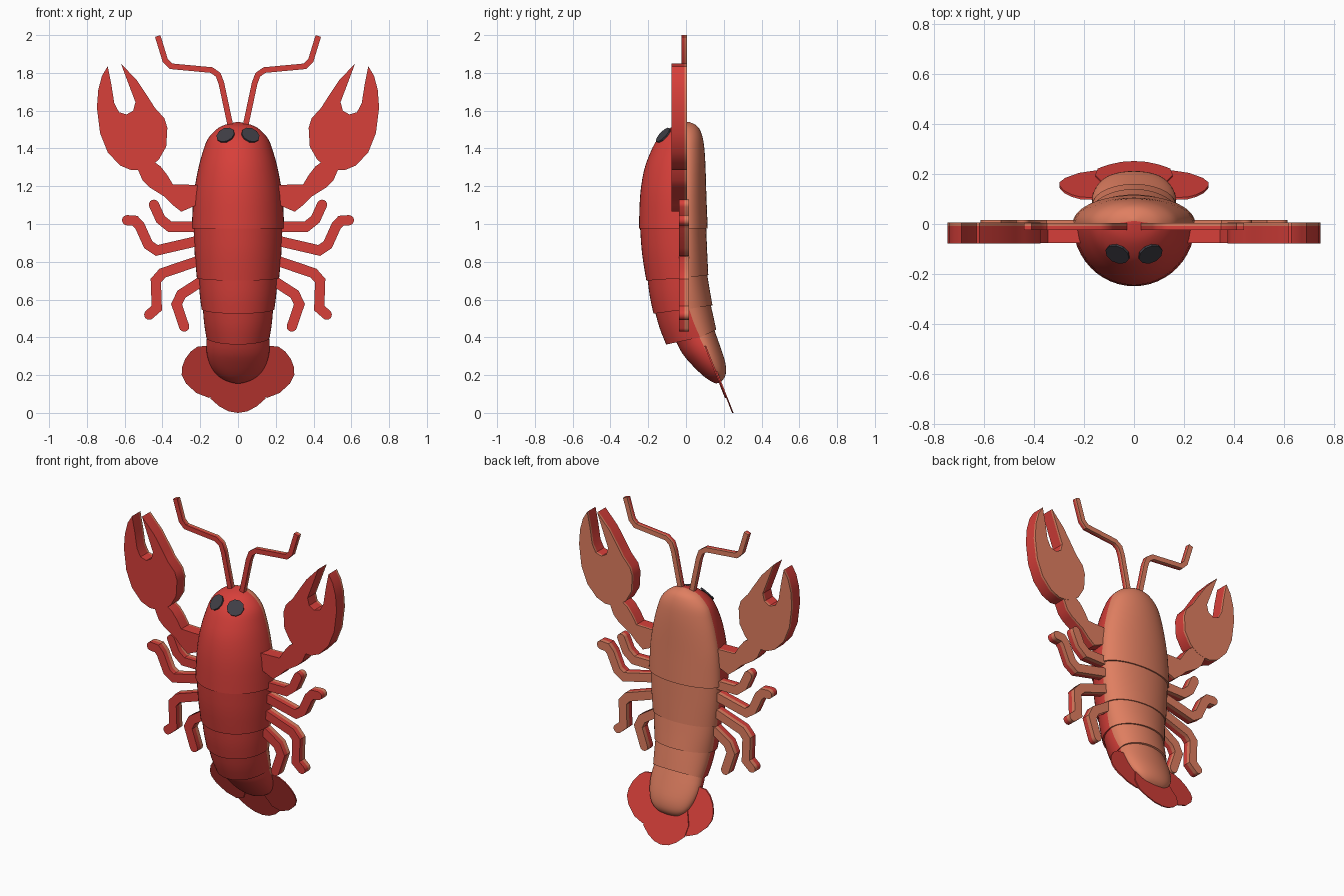
import bpy, bmesh, math
from mathutils import Vector
from mathutils.bvhtree import BVHTree

if "Cube" in bpy.data.objects:
    bpy.data.objects.remove(bpy.data.objects["Cube"])


def material(name, rgb):
    m = bpy.data.materials.new(name)
    m.diffuse_color = (*rgb, 1)
    m.use_nodes = True
    m.node_tree.nodes["Principled BSDF"].inputs["Base Color"].default_value = m.diffuse_color
    return m


RED = material("shell red", (0.68, 0.05, 0.042))
ORANGE = material("belly orange", (0.74, 0.21, 0.118))
DARK = material("eye dark grey", (0.05, 0.048, 0.06))
SPLIT = -0.008   # y where limbs change from red to orange


def finish(bm, name, mats, angle=35):
    bmesh.ops.recalc_face_normals(bm, faces=bm.faces)
    me = bpy.data.meshes.new(name)
    bm.to_mesh(me)
    ob = bpy.data.objects.new(name, me)
    bpy.context.collection.objects.link(ob)
    for m in mats:
        me.materials.append(m)
    bpy.ops.object.select_all(action='DESELECT')
    ob.select_set(True)
    bpy.context.view_layer.objects.active = ob
    bpy.ops.object.shade_smooth_by_angle(angle=math.radians(angle))
    return ob


def smooth_rows(rows, steps):
    """Catmull-Rom interpolation between the ring rows."""
    out = []
    for i in range(len(rows) - 1):
        p0, p1 = rows[max(i - 1, 0)], rows[i]
        p2, p3 = rows[i + 1], rows[min(i + 2, len(rows) - 1)]
        for k in range(steps):
            t = k / steps
            out.append([0.5 * (2 * b + (c - a) * t + (2 * a - 5 * b + 4 * c - d) * t * t
                               + (3 * b - a - 3 * c + d) * t ** 3)
                        for a, b, c, d in zip(p0, p1, p2, p3)])
    return out + [rows[-1]]


def shell(name, rows, steps=3, n=48):
    """Loft of rings: mid(y,z), front(y,z), back(y,z), half width. Front red, back orange."""
    bm = bmesh.new()
    rings = []
    for my, mz, fy, fz, by, bz, w in smooth_rows(rows, steps):
        ring = []
        for j in range(n):
            c, s = math.cos(2 * math.pi * j / n), math.sin(2 * math.pi * j / n)
            ey, ez = (by, bz) if s >= 0 else (fy, fz)
            ring.append(bm.verts.new((w * c, my + abs(s) * (ey - my), mz + abs(s) * (ez - mz))))
        rings.append(ring)
    for a, b in zip(rings, rings[1:]):
        for j in range(n):
            k = (j + 1) % n
            f = bm.faces.new((a[j], a[k], b[k], b[j]))
            f.material_index = 0 if j >= n // 2 else 1
    for r in (rings[0], rings[-1]):
        bm.faces.new(r[n // 2:] + r[:1]).material_index = 0
        bm.faces.new(r[:n // 2 + 1]).material_index = 1
    ob = finish(bm, name, (RED, ORANGE))
    tree = BVHTree.FromBMesh(bm)
    bm.free()
    return ob, tree


def slab(name, outline, levels, mats, plane=lambda z: 0.0):
    """Extrude an x-z outline through the y levels; the last layer takes the last material."""
    bm = bmesh.new()
    rings = [[bm.verts.new((x, y + plane(z), z)) for x, z in outline] for y in levels]
    n, last = len(outline), len(mats) - 1
    for i, (a, b) in enumerate(zip(rings, rings[1:])):
        for j in range(n):
            k = (j + 1) % n
            bm.faces.new((a[j], a[k], b[k], b[j])).material_index = min(i, last)
    bm.faces.new(rings[0]).material_index = 0
    bm.faces.new(rings[-1]).material_index = last
    finish(bm, name, mats)
    bm.free()


def ribbon(path, r, round_end):
    """Outline of constant half width r along a path of (x, z) points."""
    p = [Vector(q) for q in path]
    left, right = [], []
    for i, q in enumerate(p):
        d0 = (q - p[i - 1]).normalized() if i else (p[1] - q).normalized()
        d1 = (p[i + 1] - q).normalized() if i < len(p) - 1 else d0
        t = (d0 + d1).normalized()
        off = Vector((-t.y, t.x)) * r / max(t.dot(d0), 0.5)
        left.append(q + off)
        right.append(q - off)
    cap = []
    if round_end:
        a0 = math.atan2(left[-1].y - p[-1].y, left[-1].x - p[-1].x)
        cap = [p[-1] + Vector((math.cos(a0 - k * math.pi / 8), math.sin(a0 - k * math.pi / 8))) * r
               for k in range(1, 8)]
    return [tuple(v) for v in left + cap + right[::-1]]


# Carapace and tail segments
head = [(1.54, .008, .018, .006), (1.525, -.05, .05, .07), (1.50, -.095, .073, .115),
        (1.45, -.15, .09, .16), (1.38, -.188, .099, .187), (1.285, -.222, .104, .212),
        (1.15, -.243, .108, .235), (.975, -.249, .115, .245)]
_, head_tree = shell("carapace", [(.012 if z > 1.53 else .003, z, f, z, b, z, w) for z, f, b, w in head])
shell("upper_segment", [(0, .98, -.243, .98, .107, .98, .235),
                        (0, .85, -.233, .845, .112, .855, .23),
                        (0, .715, -.21, .70, .118, .73, .218)])
shell("middle_segment", [(0, .73, -.205, .72, .111, .74, .211),
                         (.005, .64, -.192, .62, .125, .655, .204),
                         (.012, .55, -.172, .525, .14, .57, .193)])
shell("lower_segment", [(.01, .57, -.165, .54, .128, .585, .187),
                        (.04, .48, -.14, .45, .145, .51, .18),
                        (.075, .40, -.105, .362, .16, .44, .168)])
shell("tail_tip", [(.06, .425, -.06, .395, .146, .45, .162),
                   (.10, .34, -.02, .315, .18, .355, .168),
                   (.137, .265, .04, .245, .206, .275, .152),
                   (.17, .208, .095, .193, .212, .22, .118),
                   (.182, .173, .135, .166, .203, .186, .068),
                   (.172, .158, .158, .156, .185, .165, .02)])

# Limb outlines for the right side, as (x, z)
claw = [(.62, 1.85), (.535, 1.76), (.475, 1.67), (.44, 1.615), (.39, 1.56), (.374, 1.51),
        (.38, 1.41), (.42, 1.34), (.47, 1.30), (.515, 1.288), (.565, 1.285), (.625, 1.31),
        (.69, 1.38), (.73, 1.48), (.747, 1.615), (.74, 1.71), (.72, 1.785), (.69, 1.835),
        (.67, 1.735), (.655, 1.64), (.63, 1.592), (.59, 1.58), (.555, 1.60), (.543, 1.645),
        (.577, 1.735)]
arm = [(.15, 1.205), (.345, 1.21), (.375, 1.26), (.41, 1.305), (.46, 1.34), (.535, 1.30),
       (.505, 1.23), (.47, 1.195), (.39, 1.145), (.345, 1.10), (.30, 1.065), (.15, 1.13)]
legs = [[(.15, .985), (.36, .985), (.41, 1.025), (.445, 1.102)],
        [(.15, .925), (.43, .86), (.475, .89), (.52, .99), (.545, 1.017), (.587, 1.02)],
        [(.15, .825), (.40, .74), (.435, .70), (.43, .555), (.47, .52)],
        [(.15, .725), (.30, .628), (.325, .575), (.285, .457)]]
antenna = [(.025, 1.45), (.088, 1.745), (.105, 1.79), (.14, 1.815), (.355, 1.835),
           (.385, 1.865), (.425, 1.995)]
side_lobe = [(.04, .32), (.17, .355), (.215, .35), (.25, .325), (.28, .285), (.297, .24),
             (.298, .2), (.275, .155), (.22, .105), (.155, .08), (.10, .10), (.05, .20)]
fan_plane = lambda z: .10 + (.36 - z) * .394

for s, side in ((1, "right"), (-1, "left")):
    flip = lambda pts: [(s * x, z) for x, z in pts]
    slab(side + "_claw", flip(claw), (-.078, SPLIT, .006), (RED, ORANGE))
    slab(side + "_arm", flip(arm), (-.077, SPLIT, .005), (RED, ORANGE))
    for i, path in enumerate(legs):
        slab(f"{side}_leg_{i + 1}", flip(ribbon(path, .027, True)), (-.038, SPLIT, .017), (RED, ORANGE))
    slab(side + "_antenna", flip(ribbon(antenna, .015, False)), (-.025, SPLIT, .005), (RED, ORANGE))
    slab(side + "_tail_lobe", flip(side_lobe), (-.005, .004), (RED,), fan_plane)

    # Eye: thin disc lying on the carapace
    loc, nor, _, _ = head_tree.find_nearest(Vector((s * .068, -.125, 1.475)))
    if nor.y > 0:
        nor = -nor
    bm = bmesh.new()
    bmesh.ops.create_cone(bm, cap_ends=True, segments=10, radius1=.05, radius2=.05, depth=.009)
    rot = Vector((0, 0, 1)).rotation_difference(nor).to_matrix()
    for v in bm.verts:
        v.co = rot @ v.co + loc + nor * .002
    finish(bm, side + "_eye", (DARK,))
    bm.free()

# Middle lobe of the tail fan
half = [(.05, .008), (.10, .035), (.145, .075), (.155, .14), (.125, .22), (.05, .30)]
slab("middle_tail_lobe", [(0, 0)] + half + [(-x, z) for x, z in half[::-1]],
     (.002, .010), (RED,), fan_plane)
